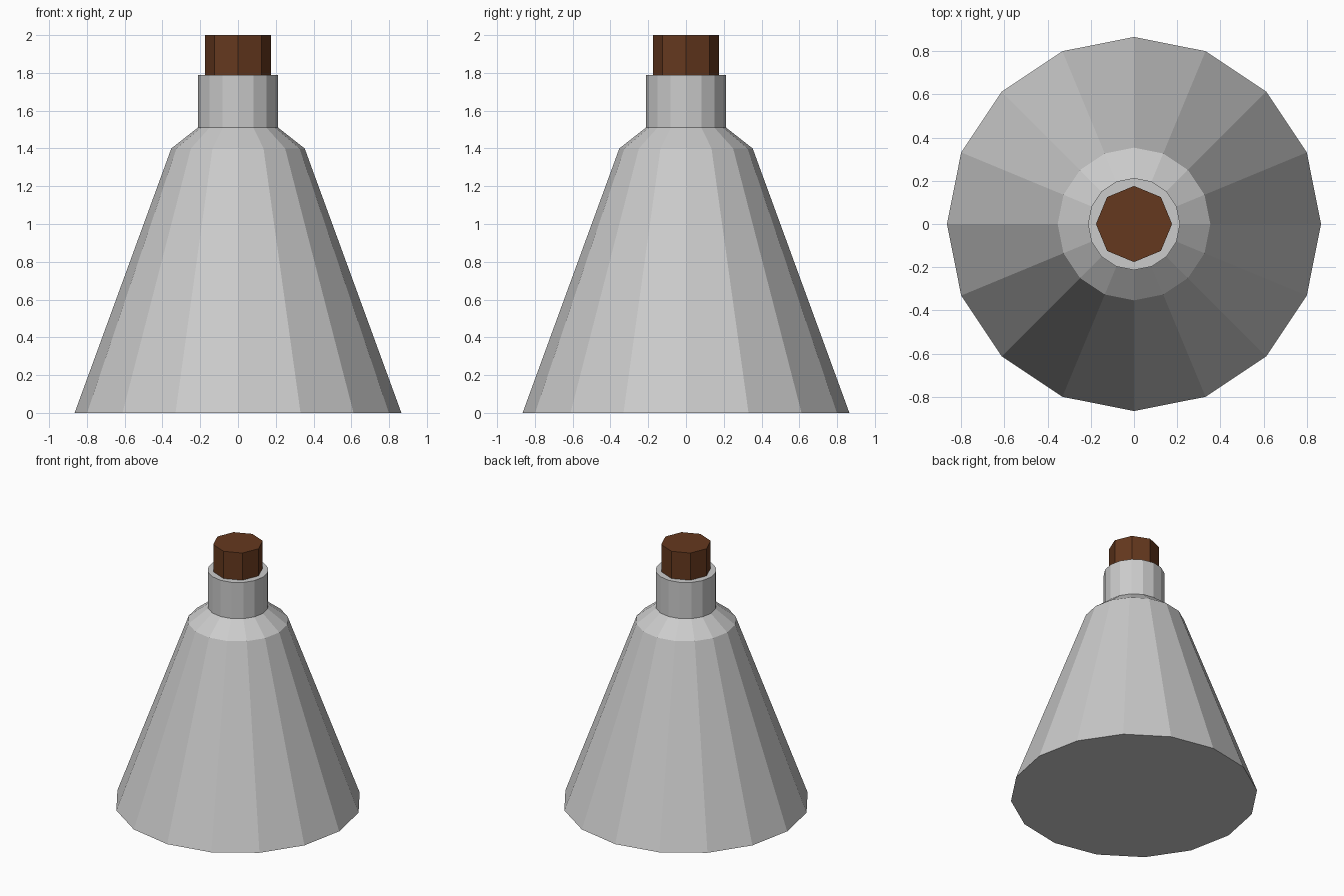
import bpy, bmesh
from math import cos, sin, tau

if "Cube" in bpy.data.objects:
    bpy.data.objects.remove(bpy.data.objects["Cube"])


def lathe(name, profile, sides):
    """Revolve (radius, z) points into a closed, flat-faced solid."""
    bm = bmesh.new()
    rings = [[bm.verts.new((r * cos(tau * i / sides), r * sin(tau * i / sides), z))
              for i in range(sides)] for r, z in profile]
    for low, high in zip(rings, rings[1:]):
        for i in range(sides):
            j = (i + 1) % sides
            bm.faces.new((low[i], low[j], high[j], high[i]))
    bm.faces.new(rings[0][::-1])
    bm.faces.new(rings[-1])
    mesh = bpy.data.meshes.new(name)
    bm.to_mesh(mesh)
    bm.free()
    obj = bpy.data.objects.new(name, mesh)
    bpy.context.collection.objects.link(obj)
    return obj


# Conical flask with sloped shoulder and straight neck
lathe("flask", [(0.865, 0), (0.353, 1.40), (0.213, 1.51), (0.213, 1.79)], 16)

# Octagonal cork stopper resting in the neck
cork = lathe("cork", [(0.176, 1.79), (0.176, 2.0)], 8)
brown = bpy.data.materials.new("cork_brown")
brown.diffuse_color = (0.13, 0.04, 0.013, 1)
brown.use_nodes = True
brown.node_tree.nodes["Principled BSDF"].inputs["Base Color"].default_value = brown.diffuse_color
cork.data.materials.append(brown)
